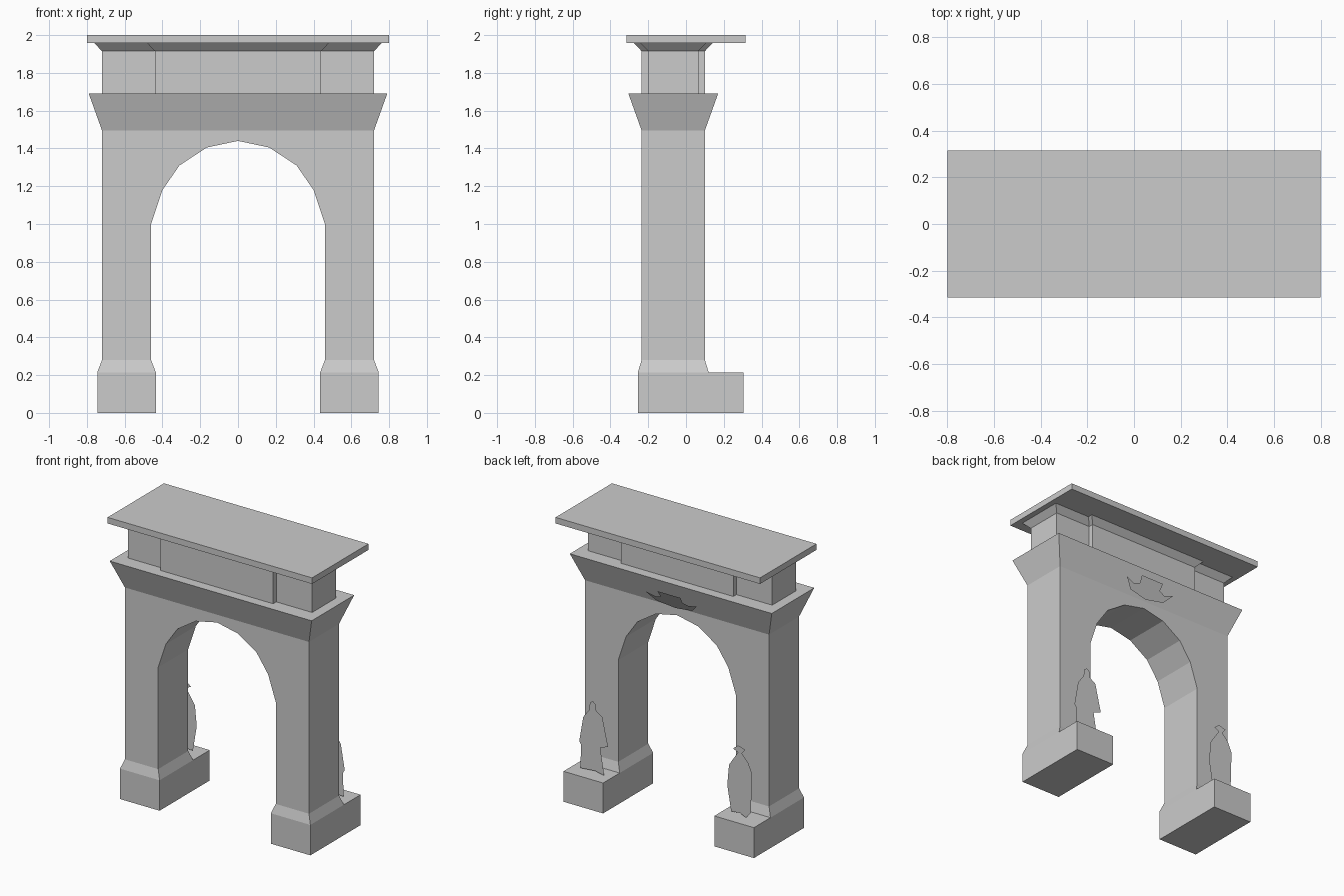
import bpy, bmesh

if "Cube" in bpy.data.objects:
    bpy.data.objects.remove(bpy.data.objects["Cube"])


def finish(name, bm):
    bmesh.ops.recalc_face_normals(bm, faces=bm.faces)
    me = bpy.data.meshes.new(name)
    bm.to_mesh(me)
    bm.free()
    ob = bpy.data.objects.new(name, me)
    bpy.context.collection.objects.link(ob)
    return ob


def loft(name, rings):
    """Stack of rectangles (x0, x1, y0, y1, z) skinned into a closed solid."""
    bm = bmesh.new()
    loops = [[bm.verts.new(p) for p in ((a, c, z), (b, c, z), (b, d, z), (a, d, z))]
             for a, b, c, d, z in rings]
    for lo, hi in zip(loops, loops[1:]):
        for i in range(4):
            j = (i + 1) % 4
            bm.faces.new((lo[i], lo[j], hi[j], hi[i]))
    bm.faces.new(loops[0][::-1])
    bm.faces.new(loops[-1])
    return finish(name, bm)


def cutout(name, outline, y_of_z):
    """Flat relief sheet from an x/z outline, seen from the back."""
    bm = bmesh.new()
    f = bm.faces.new([bm.verts.new((x, y_of_z(z), z)) for x, z in outline])
    f.normal_update()
    if f.normal.y < 0:
        f.normal_flip()
    bmesh.ops.triangulate(bm, faces=[f])
    me = bpy.data.meshes.new(name)
    bm.to_mesh(me)
    bm.free()
    bpy.context.collection.objects.link(bpy.data.objects.new(name, me))


# Arch body: two piers joined by an eight-sided arch
half = [(0.72, 1.5), (0.72, 0.28), (0.46, 0.28), (0.46, 1.0),
        (0.40, 1.18), (0.31, 1.31), (0.165, 1.405)]
profile = half + [(0, 1.44)] + [(-x, z) for x, z in reversed(half)]
bm = bmesh.new()
front = bm.faces.new([bm.verts.new((x, -0.235, z)) for x, z in profile])
ext = bmesh.ops.extrude_face_region(bm, geom=[front], use_keep_orig=True)
bmesh.ops.translate(bm, vec=(0, 0.335, 0),
                    verts=[v for v in ext["geom"] if isinstance(v, bmesh.types.BMVert)])
finish("arch_body", bm)

# Pier bases and the statue pedestals behind them
for side, s in (("left", -1), ("right", 1)):
    def span(a, b):
        return tuple(sorted((s * a, s * b)))
    wide, narrow = span(0.435, 0.745), span(0.46, 0.72)
    loft(side + "_pier_base", [(*wide, -0.255, 0.12, 0), (*wide, -0.255, 0.12, 0.215),
                               (*narrow, -0.235, 0.10, 0.28)])
    loft(side + "_pedestal", [(*wide, 0.12, 0.305, 0), (*wide, 0.12, 0.305, 0.215)])

# Flared cornice
loft("cornice", [(-0.72, 0.72, -0.235, 0.10, 1.495), (-0.79, 0.79, -0.305, 0.17, 1.69)])

# Attic: long block with a protruding middle, both flaring under the slab
for name, w, y0, y1 in (("attic", 0.72, -0.20, 0.065), ("attic_centre", 0.44, -0.235, 0.10)):
    loft(name, [(-w, w, y0, y1, 1.69), (-w, w, y0, y1, 1.915),
                (-w - 0.04, w + 0.04, y0 - 0.04, y1 + 0.04, 1.957)])

# Top slab
loft("top_slab", [(-0.8, 0.8, -0.315, 0.315, 1.957), (-0.8, 0.8, -0.315, 0.315, 2.0)])

# Statue silhouettes on the pedestals
cutout("left_statue", [(-0.50, 0.23), (-0.47, 0.41), (-0.484, 0.555), (-0.53, 0.624),
                       (-0.554, 0.66), (-0.515, 0.677), (-0.554, 0.71), (-0.61, 0.694),
                       (-0.585, 0.66), (-0.632, 0.61), (-0.663, 0.54), (-0.655, 0.26),
                       (-0.616, 0.215), (-0.57, 0.235)], lambda z: 0.21)
cutout("right_statue", [(0.68, 0.22), (0.673, 0.384), (0.688, 0.41), (0.657, 0.587),
                        (0.61, 0.65), (0.605, 0.70), (0.582, 0.72), (0.56, 0.70),
                        (0.555, 0.657), (0.509, 0.628), (0.462, 0.427), (0.524, 0.404),
                        (0.493, 0.215), (0.563, 0.23)], lambda z: 0.21)

# Relief emblem leaning along the back of the cornice
wing = [(0.09, 1.62), (0.085, 1.575), (0.13, 1.56), (0.20, 1.58), (0.14, 1.52)]
cutout("back_emblem", wing + [(0, 1.498)] + [(-x, z) for x, z in reversed(wing)],
       lambda z: 0.12 + (z - 1.5) * 0.58)
